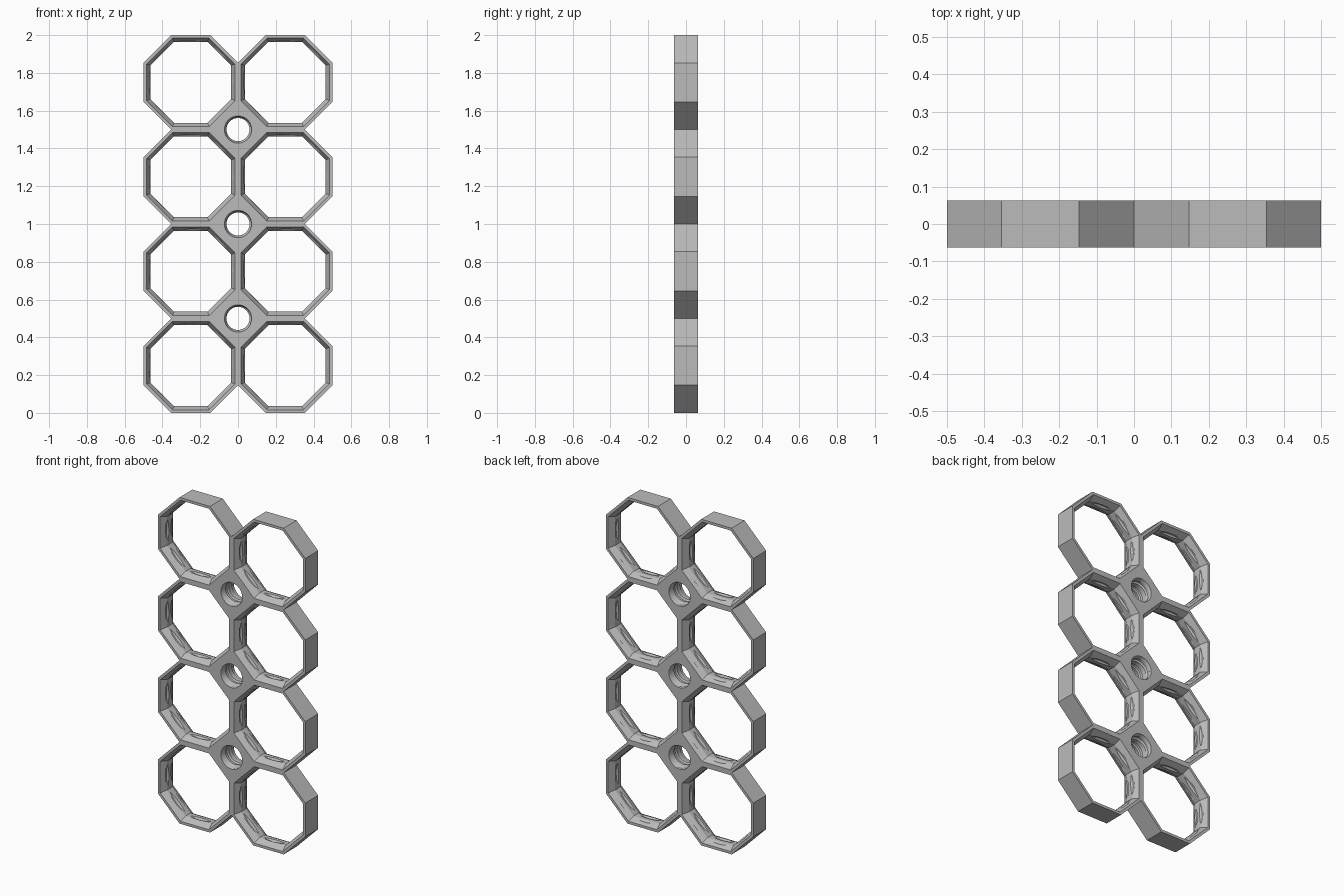
import bpy, bmesh
from math import pi, cos, sin

if "Cube" in bpy.data.objects:
    bpy.data.objects.remove(bpy.data.objects["Cube"], do_unlink=True)

CELL, COLS, ROWS, HALF = 0.5, 2, 4, 0.0625
CUT = CELL * (1 - 1 / 2 ** 0.5) / 2      # octagon corner cut
CUT = CELL / (2 + 2 ** 0.5)


def make_object(name, bm):
    bmesh.ops.recalc_face_normals(bm, faces=bm.faces)
    mesh = bpy.data.meshes.new(name)
    bm.to_mesh(mesh)
    bm.free()
    obj = bpy.data.objects.new(name, mesh)
    bpy.context.collection.objects.link(obj)
    return obj


def add_hole(bm, x, z, sides, mouth, waist, waist_half):
    """Waisted prism along y: wide at both mouths, narrow in the middle."""
    slope = (mouth - waist) / (HALF - waist_half)
    over = HALF + 0.01
    wide = mouth + slope * 0.01
    rings = []
    for y, apothem in ((-over, wide), (-waist_half, waist), (waist_half, waist), (over, wide)):
        r = apothem / cos(pi / sides)
        angles = [(k + 0.5) * 2 * pi / sides for k in range(sides)]
        rings.append([bm.verts.new((x + r * cos(a), y, z + r * sin(a))) for a in angles])
    for a, b in zip(rings, rings[1:]):
        for k in range(sides):
            n = (k + 1) % sides
            bm.faces.new((a[k], a[n], b[n], b[k]))
    bm.faces.new(rings[0])
    bm.faces.new(rings[-1])


def add_thread(bm, x, z, root, crest, pitch, crest_w, root_w, steps=64):
    """Screw-shaped solid along y, closed by a fan at each end."""
    profile = [(0, root), ((root_w - crest_w) / 2, crest),
               ((root_w + crest_w) / 2, crest), (root_w, root)]
    start = -HALF - 2 * pitch
    turns = 6
    rows = [(start + t * pitch + h, r) for t in range(turns) for h, r in profile]
    per = len(profile)
    grid = []
    for h, r in rows:
        grid.append([bm.verts.new((x + r * cos(2 * pi * k / steps), h + pitch * k / steps,
                                   z + r * sin(2 * pi * k / steps))) for k in range(steps)])
    last = len(rows) - 1 - per

    def vert(j, k):
        return grid[j][k] if k < steps else grid[j + per][0]
    for j in range(last):
        for k in range(steps):
            bm.faces.new((vert(j, k), vert(j, k + 1), vert(j + 1, k + 1), vert(j + 1, k)))
    for j, y in ((0, start - pitch), (last, rows[-1][0] + pitch)):
        tip = bm.verts.new((x, y, z))
        loop = [vert(j, k) for k in range(steps)] + [grid[j + d][0] for d in range(per, 0, -1)]
        for a, b in zip(loop, loop[1:] + loop[:1]):
            bm.faces.new((a, b, tip))
    # drop vertices left over above the last full row
    bmesh.ops.delete(bm, geom=[v for v in bm.verts if not v.link_faces], context='VERTS')


# plate outline: two columns of octagons with the middle gaps filled
right = []
for i in range(ROWS):
    z = i * CELL
    right += [(CELL - CUT, z), (CELL, z + CUT), (CELL, z + CELL - CUT)]
top = ROWS * CELL
right += [(CELL - CUT, top), (CUT, top), (0, top - CUT)]
left = [(-px, pz) for px, pz in reversed(right[:-1])]
outline = right + left + [(-CUT, 0), (0, CUT), (CUT, 0)]
bm = bmesh.new()
face = bm.faces.new([bm.verts.new((px, -HALF, pz)) for px, pz in outline])
body = bmesh.ops.extrude_face_region(bm, geom=[face])["geom"]
bmesh.ops.translate(bm, verts=[v for v in body if isinstance(v, bmesh.types.BMVert)],
                    vec=(0, 2 * HALF, 0))
panel = make_object("grid_panel", bm)

# openings, then the screw threads cut into their walls
holes, threads = bmesh.new(), bmesh.new()
for i in range(ROWS):
    for x in (-CELL / 2, CELL / 2):
        z = (i + 0.5) * CELL
        add_hole(holes, x, z, 8, 0.234, 0.214, 0.024)
        add_thread(threads, x, z, 0.212, 0.225, 0.05, 0.01, 0.032)
    if i:
        add_hole(holes, 0, i * CELL, 32, 0.072, 0.061, 0.029)
        add_thread(threads, 0, i * CELL, 0.0595, 0.07, 0.06, 0.015, 0.032, 32)

cutters = [make_object("opening_cutter", holes), make_object("thread_cutter", threads)]
for cutter in cutters:
    cutter.hide_render = True
    mod = panel.modifiers.new(cutter.name, 'BOOLEAN')
    mod.operation = 'DIFFERENCE'
    mod.solver = 'EXACT'
    mod.object = cutter
bpy.context.view_layer.update()
panel.data = bpy.data.meshes.new_from_object(
    panel.evaluated_get(bpy.context.evaluated_depsgraph_get()))
panel.modifiers.clear()
for cutter in cutters:
    bpy.data.objects.remove(cutter, do_unlink=True)

# single grey finish
grey = bpy.data.materials.new("light_grey")
grey.use_nodes = True
colour = (0.5, 0.5, 0.5, 1)
grey.diffuse_color = colour
grey.node_tree.nodes["Principled BSDF"].inputs["Base Color"].default_value = colour
panel.data.materials.clear()
panel.data.materials.append(grey)
